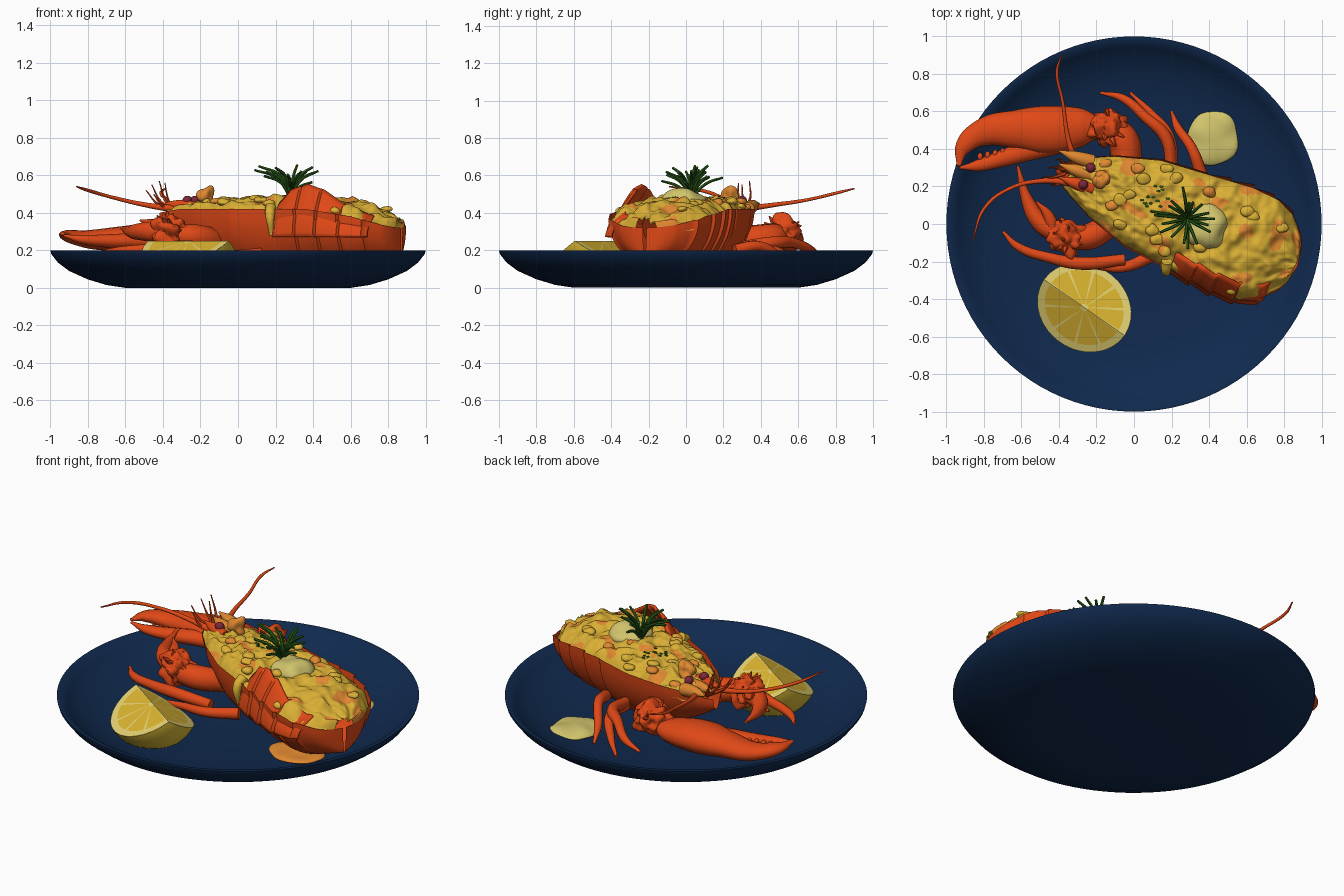
import bpy, bmesh, math, random
from mathutils import Vector, noise

random.seed(4)
if bpy.data.objects.get("Cube"):
    bpy.data.objects.remove(bpy.data.objects["Cube"])


def material(name, *rgb):
    m = bpy.data.materials.new(name)
    m.use_nodes = True
    m.diffuse_color = (*rgb, 1)
    bsdf = next(n for n in m.node_tree.nodes if n.type == 'BSDF_PRINCIPLED')
    bsdf.inputs["Base Color"].default_value = (*rgb, 1)
    return m


NAVY = material("navy glaze", .005, .022, .075)
RED = material("shell red", .74, .065, .008)
CHEESE = material("cheese yellow", .7, .43, .035)
BROWN = material("browned orange", .75, .25, .03)
CREAM = material("cream sauce", .64, .55, .15)
GREEN = material("herb green", .025, .115, .01)
FLESH = material("lemon flesh", .72, .46, .03)
PITH = material("lemon pith", .78, .64, .17)
RIND = material("lemon rind", .72, .5, .04)
MAROON = material("eye maroon", .2, .02, .04)


def finish(name, mesh, mats, angle=50):
    ob = bpy.data.objects.new(name, mesh)
    bpy.context.collection.objects.link(ob)
    if not len(mesh.materials):
        for m in mats:
            mesh.materials.append(m)
    bpy.ops.object.select_all(action='DESELECT')
    ob.select_set(True)
    bpy.context.view_layer.objects.active = ob
    bpy.ops.object.shade_smooth_by_angle(angle=math.radians(angle))
    return ob


def loft(name, rows, mats, closed=False, rule=None, angle=50):
    """Skin a list of equally long point rows; rule(i, j) picks the material."""
    bm = bmesh.new()
    grid = [[bm.verts.new(p) for p in row] for row in rows]
    n = len(rows[0])
    for i in range(len(rows) - 1):
        for j in range(n if closed else n - 1):
            k = (j + 1) % n
            f = bm.faces.new((grid[i][j], grid[i][k], grid[i + 1][k], grid[i + 1][j]))
            f.material_index = rule(i, j) if rule else 0
    bmesh.ops.remove_doubles(bm, verts=bm.verts, dist=.0005)
    bmesh.ops.recalc_face_normals(bm, faces=bm.faces)
    mesh = bpy.data.meshes.new(name)
    bm.to_mesh(mesh)
    bm.free()
    return finish(name, mesh, mats, angle)


def tube(name, pts, radii, mat, flat=1, sides=3):
    """Round limb through points with changing radius, squashed in z by flat."""
    cu = bpy.data.curves.new(name, 'CURVE')
    cu.dimensions = '3D'
    cu.bevel_depth, cu.bevel_resolution, cu.resolution_u = 1, sides, 8
    cu.use_fill_caps = True
    sp = cu.splines.new('BEZIER')
    sp.radius_interpolation = 'CARDINAL'
    sp.bezier_points.add(len(pts) - 1)
    for b, (x, y, z), r in zip(sp.bezier_points, pts, radii):
        b.co, b.radius = (x, y, z / flat), r
        b.handle_left_type = b.handle_right_type = 'AUTO'
    tmp = bpy.data.objects.new(name + "_curve", cu)
    bpy.context.collection.objects.link(tmp)
    dg = bpy.context.evaluated_depsgraph_get()
    mesh = bpy.data.meshes.new_from_object(tmp.evaluated_get(dg))
    bpy.data.objects.remove(tmp)
    for v in mesh.vertices:
        v.co.z *= flat
    mesh.materials.clear()
    return finish(name, mesh, [mat])


def blob(name, loc, size, mat, bump=0, freq=20):
    bm = bmesh.new()
    bmesh.ops.create_icosphere(bm, subdivisions=4, radius=1)
    for v in bm.verts:
        p = Vector(a * b for a, b in zip(v.co, size)) + Vector(loc)
        v.co = p + v.co * bump * noise.noise(p * freq)
    mesh = bpy.data.meshes.new(name)
    bm.to_mesh(mesh)
    bm.free()
    return finish(name, mesh, [mat])


def table(u, pairs):
    for (a, p), (b, q) in zip(pairs, pairs[1:]):
        if u <= b:
            return p + (q - p) * max(0, (u - a) / (b - a))
    return pairs[-1][1]


# Plate: one turned profile
profile = [(0, 0), (.6, 0), (.7, .015), (.8, .045), (.9, .09), (.96, .135), (.995, .18), (1, .2),
           (.975, .2), (.94, .165), (.87, .115), (.76, .07), (.62, .045), (0, .04)]
loft("plate", [[(r * math.cos(t * math.tau / 96), r * math.sin(t * math.tau / 96), z) for t in range(96)]
               for r, z in profile], [NAVY], True)

# Body shape as functions of distance u along the body axis
WIDTH = [(-.66, .02), (-.58, .09), (-.4, .18), (-.16, .255), (.1, .28), (.35, .305), (.5, .295),
         (.6, .25), (.68, .16), (.71, .1), (.725, .01)]
RIM = [(-.66, .4), (-.5, .42), (.3, .42), (.55, .38), (.725, .32)]
FLOOR = [(-.66, .34), (-.5, .24), (-.3, .13), (0, .065), (.5, .08), (.725, .17)]
CROWN = [(-.6, .41), (-.4, .45), (-.1, .47), (.2, .465), (.4, .46), (.55, .43), (.7, .35)]
FLAP = [(.1, .45), (.17, .52), (.27, .55), (.36, .52), (.5, .43), (.62, .38)]


def body(u, v, z):
    return (.2 + .927 * u + .374 * v, .05 - .374 * u + .927 * v, z)


def width(u):
    return table(u, WIDTH)


def ridge(u):
    return 1 + .06 * (((u - .1) / .125) % 1 - .4) if u > .1 else 1


def cheese_z(u, s):
    rim = table(u, RIM)
    lump = .035 * noise.noise(Vector((u * 11, s * 3.2, 3))) + .014 * noise.noise(Vector((u * 26, s * 8, 7)))
    return rim + (table(u, CROWN) - rim) * (1 - s * s) + lump + .012 - .05 * s ** 8


# Shell halves: hull with overlapping tail bands
hull = []
for i in range(141):
    u = -.66 + 1.385 * i / 140
    w, rim = width(u) * ridge(u), table(u, RIM)
    hull.append([body(u, -w * math.cos(a * math.pi / 24),
                      rim - (rim - table(u, FLOOR)) * math.sin(a * math.pi / 24)) for a in range(25)])
loft("shell_hull", hull, [RED], angle=30)

# Raised tail shell on the front side
rows = []
for i in range(61):
    u = .1 + .52 * i / 60
    w, top = width(u) * ridge(u), table(u, FLAP)
    rows.append([body(u, -(w * .96 + .022) + .11 * (s / 10) ** 2, .27 + (top - .27) * s / 10) for s in range(11)])
flap = loft("tail_shell_flap", rows, [RED], angle=30)
mod = flap.modifiers.new("thickness", 'SOLIDIFY')
mod.thickness, mod.offset = .016, 0

# Cheese filling with browned lumps
us = [-.6 + 1.315 * i / 130 for i in range(131)]
ss = [-1 + j / 25 for j in range(51)]


def browned(i, j):
    return int(noise.noise(Vector((us[i] * 8, ss[j] * 2.4, 12))) > .24)


loft("cheese_filling", [[body(u, s * width(u) * .97, cheese_z(u, s)) for s in ss] for u in us],
     [CHEESE, BROWN], rule=browned, angle=80)
blob("crust_chunk", (-.17, .24, .48), (.045, .04, .06), BROWN, .03)
tube("cheese_drip", [body(.07, -.24, .43), body(.085, -.29, .39), body(.09, -.28, .28)],
     [.03, .025, .012], CHEESE)
for k in range(22):
    u, s = random.uniform(-.5, .62), random.uniform(-.85, .85)
    blob("cheese_lump", body(u, s * width(u), cheese_z(u, s)), (.035, .03, .02),
         random.choice([CHEESE, CHEESE, BROWN]), .012)

# Sauces
blob("sauce_puddle", (.42, .46, .06), (.14, .15, .03), CREAM, .02, 9)
blob("sauce_dollop", (.38, -.02, .47), (.11, .12, .055), CREAM, .03, 10)
blob("cheese_puddle", (.53, -.2, .07), (.17, .13, .025), BROWN, .02, 9)

# Herb sprig and flecks
for k in range(18):
    a = k * math.tau / 18 + random.uniform(-.15, .15)
    r, h = random.uniform(.1, .2), random.uniform(.06, .16)
    x, y = math.cos(a), math.sin(a)
    tube("herb_leaf", [(.28, .03, .48), (.28 + x * r * .4, .03 + y * r * .4, .49 + h * .75),
                       (.27 + x * r, .03 + y * r * .85, .5 + h)], [.007, .009, .007], GREEN, sides=1)
for k in range(14):
    u, s = random.uniform(-.18, -.05), random.uniform(-.1, .5)
    blob("herb_fleck", body(u, s * .25, cheese_z(u, s) + .003), (.011, .006, .004), GREEN)

# Large claw: palm with fixed finger, moving finger, teeth
tube("large_claw", [(-.17, .51, .27), (-.27, .515, .26), (-.45, .5, .26), (-.62, .505, .26), (-.8, .49, .26),
                    (-.91, .41, .28), (-.935, .31, .29)], [.05, .1, .13, .105, .075, .045, .012], RED, .65, 6)
tube("large_claw_finger", [(-.38, .44, .25), (-.55, .395, .25), (-.7, .35, .25), (-.84, .31, .26), (-.93, .3, .28)],
     [.06, .055, .045, .03, .008], RED, .8, 5)
for k in range(6):
    blob("claw_tooth", (-.62 - k * .04, .40 - k * .008, .26), (.014, .02, .015), RED)
blob("claw_wrist", (-.14, .51, .29), (.1, .09, .085), RED, .05, 22)
tube("claw_arm", [(-.12, .5, .27), (-.06, .45, .26), (-.04, .3, .25)], [.07, .085, .08], RED)

# Small claw on the other side
blob("small_claw_wrist", (-.36, -.07, .3), (.1, .085, .085), RED, .05, 22)
tube("small_claw_arm", [(-.34, -.08, .28), (-.22, -.06, .27), (-.08, .05, .24)], [.06, .07, .06], RED)
tube("small_claw", [(-.4, -.05, .3), (-.5, .01, .3), (-.57, .13, .3), (-.62, .31, .32)],
     [.06, .05, .032, .008], RED)
tube("small_claw_finger", [(-.43, -.03, .32), (-.46, .05, .34), (-.52, .12, .36)], [.035, .028, .006], RED)
for c in ((-.14, .51, .29), (-.36, -.07, .3)):
    for k in range(10):
        d = Vector((random.uniform(-1, 1), random.uniform(-1, 1), random.uniform(0, 1))).normalized()
        tube("knuckle_spine", [Vector(c) + d * .07, Vector(c) + d * .115], [.018, .004], RED, sides=1)

# Walking legs
LEGS = [[(-.7, -.04, .2), (-.62, -.12, .2), (-.45, -.18, .21), (-.28, -.21, .22), (-.05, -.19, .2)],
        [(-.42, -.2, .14), (-.2, -.22, .16), (-.06, -.23, .17), (.12, -.16, .18)],
        [(-.18, .7, .17), (-.06, .67, .2), (.06, .57, .24), (.17, .46, .24), (.2, .3, .22)],
        [(-.02, .7, .1), (.1, .58, .14), (.19, .46, .2), (.2, .3, .2)],
        [(.2, .6, .08), (.23, .52, .14), (.31, .4, .22), (.36, .26, .2)]]
for leg in LEGS:
    tube("walking_leg", leg, [.008, .022, .028, .034, .03][:len(leg)], RED)

# Head: feelers, beak, eyes
tube("feeler_left", [(-.3, .3, .42), (-.35, .45, .44), (-.38, .65, .47), (-.41, .82, .51), (-.385, .9, .53)],
     [.018, .013, .009, .008, .004], RED)
tube("feeler_right", [(-.33, .22, .42), (-.48, .23, .44), (-.66, .19, .48), (-.8, .08, .52), (-.86, -.09, .54)],
     [.02, .014, .01, .009, .004], RED)
for dx, dy, dz in ((-.12, .02, .15), (-.08, .06, .17), (-.15, -.03, .12), (-.05, .0, .16), (-.11, -.07, .1)):
    tube("short_feeler", [(-.34, .28, .4), (-.34 + dx * .6, .28 + dy, .4 + dz * .4), (-.34 + dx, .28 + dy, .4 + dz)],
         [.014, .007, .003], RED, sides=1)
for dy in (-.07, 0, .07):
    tube("head_spike", [(-.22, .26 + dy, .42), (-.32, .29 + dy, .44), (-.4, .32 + dy, .45)],
         [.04, .03, .005], random.choice([RED, BROWN]))
for x, y in ((-.23, .3), (-.27, .21)):
    blob("eye", (x, y, .465), (.026, .026, .026), MAROON)

# Lemon wedge: rind skin plus two segmented cut faces
C, R = Vector((-.265, -.445, .25)), .262
D, P, Z = Vector((.82, -.57, 0)), Vector((.57, .82, 0)), Vector((0, 0, 1))


def lemon(phi, t, r):
    p = C + r * R * (math.cos(t) * D + math.sin(t) * (P * math.sin(phi) - Z * math.cos(phi)))
    p.z = max(p.z, .05)
    return p


HALF = math.radians(60)
loft("lemon_rind", [[lemon(HALF * (k / 10 - 1), math.pi * t / 32, 1) for t in range(33)] for k in range(21)], [RIND])
cuts = [math.pi * (k + e) / 5 for k in range(5) for e in (.06, .35, .65, .94)]
cuts = [0] + cuts + [math.pi]
for side, phi in (("left", HALF), ("right", -HALF)):
    loft("lemon_cut_" + side, [[lemon(phi, t, r) for t in cuts] for r in (0, .08, .84, 1)], [FLESH, PITH],
         rule=lambda i, j: 0 if i == 1 and j % 4 else 1)
